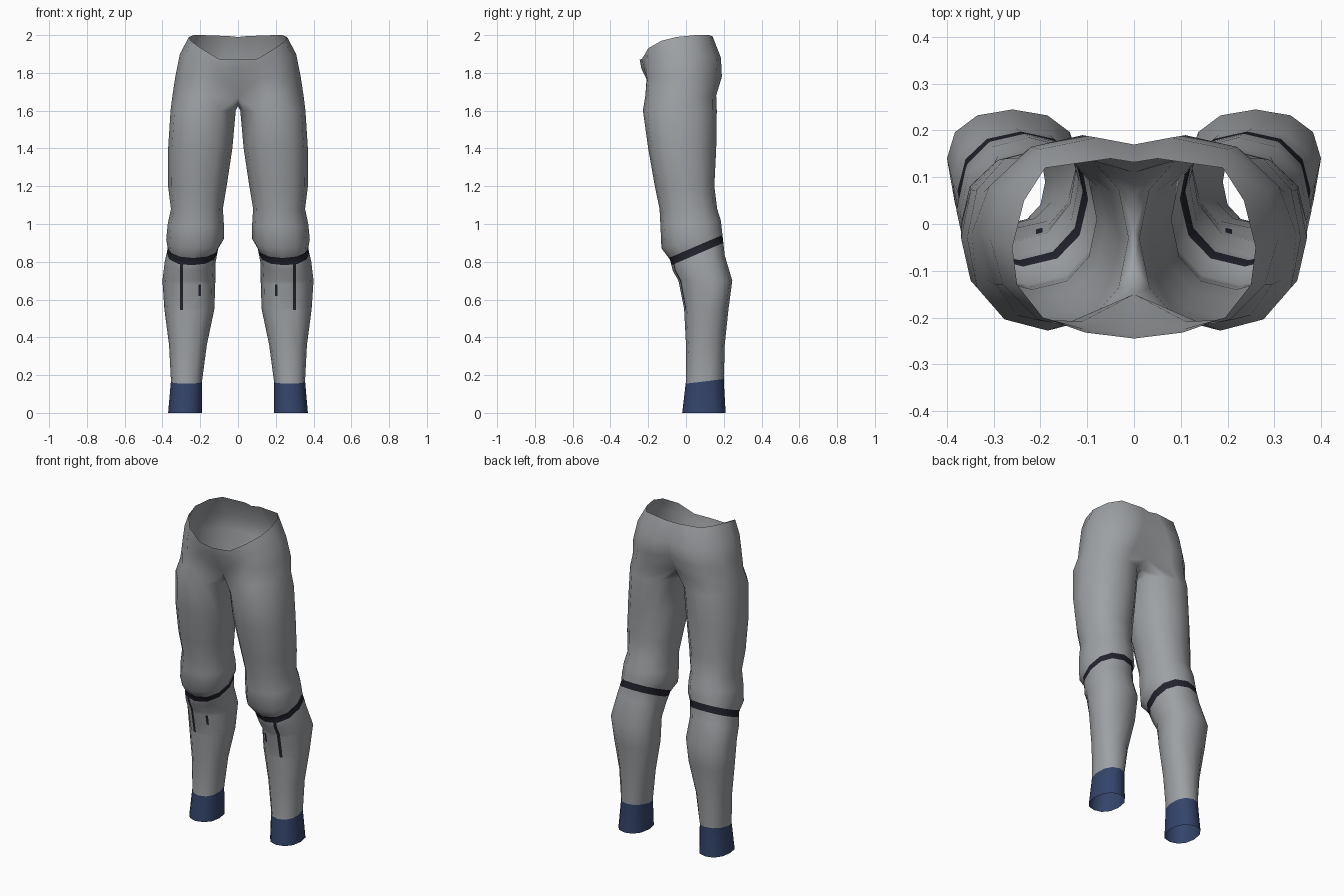
import bpy, bmesh, math
from mathutils import Vector

if "Cube" in bpy.data.objects:
    bpy.data.objects.remove(bpy.data.objects["Cube"])


def material(name, colour):
    m = bpy.data.materials.new(name)
    m.diffuse_color = (*colour, 1)
    m.use_nodes = True
    m.node_tree.nodes["Principled BSDF"].inputs["Base Color"].default_value = m.diffuse_color
    return m


# Leg rings: height, tilt, inner x, outer x, front y, widest y, back y
LEG = [
    (0.00, 0.0, .190, .370, -.020, .09, .210),
    (0.17, 0.0, .190, .355, .000, .09, .200),
    (0.36, 0.0, .165, .365, .000, .10, .205),
    (0.55, 0.0, .125, .390, -.010, .12, .225),
    (0.70, 0.0, .120, .400, -.040, .14, .245),
    (0.80, 0.3, .118, .388, -.070, .09, .205),
    (0.87, 0.4, .105, .372, -.085, .06, .195),
    (0.92, 0.3, .075, .380, -.130, .03, .190),
    (1.00, 0.1, .075, .372, -.135, .02, .185),
    (1.08, 0.0, .080, .355, -.140, .01, .165),
    (1.20, 0.0, .060, .370, -.165, .00, .150),
    (1.40, 0.0, .030, .370, -.200, -.03, .160),
    (1.60, 0.0, .012, .357, -.228, -.03, .163),
]
# Crotch ring: half loop from front centre to back centre, then the seam below
CROTCH = [(0, -.15, 1.67), (.15, -.215, 1.68), (.25, -.195, 1.68), (.315, -.12, 1.68),
          (.347, -.02, 1.68), (.32, .07, 1.68), (.25, .14, 1.68), (.14, .16, 1.68),
          (0, .11, 1.69), (0, .06, 1.645), (0, -.01, 1.625), (0, -.09, 1.63)]
# Hip half loops, front centre to back centre
HIP = [(0, -.20, 1.75), (.11, -.208, 1.78), (.21, -.205, 1.78), (.295, -.13, 1.78),
       (.332, -.02, 1.78), (.31, .08, 1.78), (.22, .165, 1.78), (.11, .19, 1.78), (0, .165, 1.79)]
BELLY = [(0, -.235, 1.82), (.105, -.225, 1.83), (.205, -.205, 1.86), (.28, -.13, 1.89),
         (.308, -.03, 1.90), (.285, .07, 1.90), (.20, .16, 1.88), (.08, .185, 1.88), (0, .17, 1.88)]
WAIST = [(0, -.245, 1.87), (.105, -.232, 1.875), (.195, -.20, 1.93), (.25, -.13, 1.97),
         (.26, -.05, 1.99), (.235, .05, 2.0), (.19, .12, 2.0), (.05, .14, 1.995), (0, .132, 1.99)]


def leg_ring(z, tilt, xi, xo, yf, ym, yb):
    pts = []
    for k in range(12):
        a = math.radians(-120 + 30 * k)
        c, s = (math.copysign(abs(t) ** 0.9, t) for t in (math.cos(a), math.sin(a)))
        dy = s * (yb - ym if s > 0 else ym - yf)
        pts.append(((xi + xo) / 2 + c * (xo - xi) / 2, ym + dy, z + tilt * dy))
    return pts


bm = bmesh.new()


def loft(lower, upper, closed):
    n = len(upper)
    for k in range(n if closed else n - 1):
        j = (k + 1) % n
        bm.faces.new((lower[k], lower[j], upper[j], upper[k]))


# Leg and pelvis surface, one half
rings = [leg_ring(*r) for r in LEG] + [CROTCH, HIP, BELLY, WAIST]
verts = [[bm.verts.new(p) for p in r] for r in rings]
for lo, up in zip(verts, verts[1:]):
    loft(lo, up, len(up) == 12)


def cut(co, no, rule=lambda c, n: True):
    bm.normal_update()
    faces = [f for f in bm.faces if rule(f.calc_center_median(), f.normal)]
    geom = set(faces)
    for f in faces:
        geom.update(f.edges)
        geom.update(f.verts)
    bmesh.ops.bisect_plane(bm, geom=list(geom), plane_co=co, plane_no=no, dist=1e-5)


# Cuff line and sloping knee band
SLOPE, MID, HALF = 0.43, 0.837, 0.022
cut(Vector((0, 0, .155)), Vector((0, -.12, 1)))
for d in (-HALF, HALF):
    cut(Vector((0, 0, MID + d)), Vector((0, -SLOPE, 1)))


def shin(c, n):
    return n.y < -0.2 and 0.5 < c.z < 0.83 and c.z - SLOPE * c.y < MID - HALF


# Vertical shin stripe and small fleck: x range, z range
MARKS = [(.290, .308, .545, .85), (.196, .210, .62, .68)]
for x0, x1, z0, z1 in MARKS:
    for z in (z0, z1):
        cut(Vector((0, 0, z)), Vector((0, 0, 1)),
            lambda c, n: n.y < -0.2 and .36 < c.z < .83 and c.z - SLOPE * c.y < MID - HALF)
    for x in (x0, x1):
        cut(Vector((x, 0, 0)), Vector((1, 0, 0)),
            lambda c, n: shin(c, n) and z0 < c.z < z1)

# Colours by position
bm.normal_update()
for f in bm.faces:
    f.smooth = True
    c = f.calc_center_median()
    if c.z - .12 * c.y < .155:
        f.material_index = 1
    elif abs(c.z - SLOPE * c.y - MID) < HALF:
        f.material_index = 2
    elif shin(c, f.normal) and any(a < c.x < b and d < c.z < e for a, b, d, e in MARKS):
        f.material_index = 2

mesh = bpy.data.meshes.new("trouser_legs")
bm.to_mesh(mesh)
bm.free()
mesh.materials.append(material("grey cloth", (.34, .355, .37)))
mesh.materials.append(material("navy cuff", (.034, .058, .145)))
mesh.materials.append(material("black band", (.016, .016, .026)))
legs = bpy.data.objects.new("trouser_legs", mesh)
bpy.context.collection.objects.link(legs)
mirror = legs.modifiers.new("Mirror", 'MIRROR')
mirror.use_clip = True
mirror.merge_threshold = 0.001
